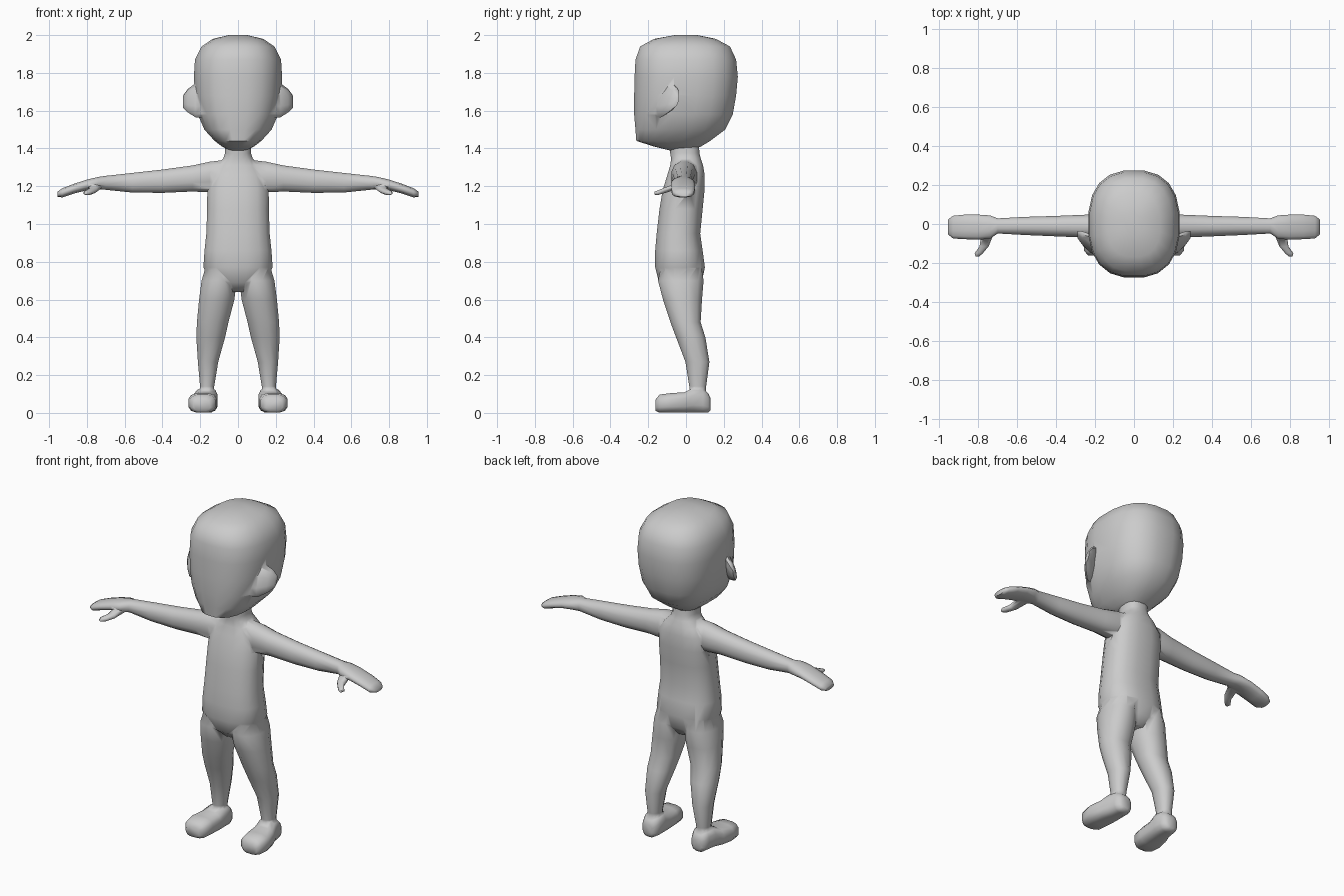
import bpy, bmesh, math
from mathutils import Vector

skin = bpy.data.materials.new("plain_grey")
skin.diffuse_color = (0.6, 0.6, 0.6, 1)


def loft(name, rings, axis, side=1, sides=12, power=2.4, shear=0.0):
    """Skin rounded rings (pos, u0, u1, v0, v1) along an axis; side=-1 mirrors in x."""
    bm = bmesh.new()
    loops = []
    for pos, u0, u1, v0, v1 in rings:
        loop = []
        for k in range(sides):
            a = 2 * math.pi * (k + 0.5) / sides
            c, s = math.cos(a), math.sin(a)
            u = (u0 + u1) / 2 + (u1 - u0) / 2 * math.copysign(abs(c) ** (2 / power), c)
            v = (v0 + v1) / 2 + (v1 - v0) / 2 * math.copysign(abs(s) ** (2 / power), s)
            if axis == 'z':
                p = Vector((u, v, pos))
            elif axis == 'x':
                p = Vector((pos, u + shear * (v - (v0 + v1) / 2), v))
            else:
                p = Vector((u, pos, v))
            p.x *= side
            loop.append(bm.verts.new(p))
        loops.append(loop)
    for a, b in zip(loops, loops[1:]):
        for k in range(sides):
            n = (k + 1) % sides
            bm.faces.new((a[k], a[n], b[n], b[k]))
    bm.faces.new(loops[0])
    bm.faces.new(loops[-1])
    bmesh.ops.recalc_face_normals(bm, faces=bm.faces)
    me = bpy.data.meshes.new(name)
    bm.to_mesh(me)
    bm.free()
    ob = bpy.data.objects.new(name, me)
    bpy.context.collection.objects.link(ob)
    me.materials.append(skin)
    return ob


def fuse(base, parts):
    """Join parts into one closed surface."""
    bpy.context.view_layer.objects.active = base
    for part in parts:
        mod = base.modifiers.new("fuse", 'BOOLEAN')
        mod.operation, mod.solver, mod.object = 'UNION', 'EXACT', part
        bpy.ops.object.modifier_apply(modifier=mod.name)
        bpy.data.objects.remove(part)


def smooth(ob, angle):
    bpy.ops.object.select_all(action='DESELECT')
    ob.select_set(True)
    bpy.context.view_layer.objects.active = ob
    bpy.ops.object.shade_smooth_by_angle(angle=math.radians(angle))


# Head: wide cranium, flat face, chin pushed forward
head = loft("head", [
    (1.39, -.045, .045, -.09, .03), (1.41, -.085, .085, -.17, .08),
    (1.44, -.125, .125, -.265, .13), (1.50, -.18, .18, -.27, .21),
    (1.58, -.215, .215, -.277, .25), (1.68, -.232, .232, -.277, .268),
    (1.78, -.236, .236, -.275, .277), (1.87, -.23, .23, -.27, .268),
    (1.94, -.195, .195, -.245, .235), (1.98, -.135, .135, -.17, .16),
    (2.0, -.05, .05, -.06, .06)], 'z', sides=20, power=2.5)

# Torso with neck
torso = loft("body", [
    (.64, -.05, .05, -.09, .05), (.69, -.14, .14, -.145, .085),
    (.77, -.186, .186, -.165, .102), (.86, -.18, .18, -.165, .09),
    (.95, -.17, .17, -.157, .077), (1.08, -.166, .166, -.142, .09),
    (1.18, -.165, .165, -.125, .10), (1.26, -.155, .155, -.10, .10),
    (1.31, -.12, .12, -.085, .092), (1.345, -.08, .08, -.08, .08),
    (1.375, -.07, .07, -.085, .072), (1.43, -.072, .072, -.085, .07)],
    'z', sides=16, power=2.5)

limbs = []
for s in (1, -1):
    # Arm and flat hand
    limbs.append(loft("arm", [
        (.04, -.06, .05, 1.20, 1.345), (.15, -.08, .06, 1.165, 1.332),
        (.24, -.072, .05, 1.17, 1.312), (.40, -.065, .043, 1.163, 1.29),
        (.56, -.058, .038, 1.165, 1.272), (.70, -.05, .03, 1.18, 1.256),
        (.74, -.078, .046, 1.183, 1.25), (.80, -.082, .05, 1.178, 1.236),
        (.87, -.08, .05, 1.16, 1.213), (.93, -.076, .044, 1.14, 1.19),
        (.955, -.055, .025, 1.143, 1.172)], 'x', s, power=2.3))
    # Thumb reaching forward and down
    limbs.append(loft("thumb", [
        (-.168, .795, .815, 1.155, 1.172), (-.15, .775, .82, 1.152, 1.178),
        (-.115, .745, .795, 1.162, 1.193), (-.04, .715, .785, 1.185, 1.222)],
        'y', s, sides=8))
    # Leg
    limbs.append(loft("leg", [
        (.80, .03, .165, -.13, .08), (.70, .004, .196, -.152, .097),
        (.60, .016, .209, -.125, .088), (.48, .048, .22, -.085, .08),
        (.40, .066, .223, -.055, .105), (.27, .103, .214, -.005, .126),
        (.14, .125, .202, .016, .108), (.06, .13, .20, .02, .105)],
        'z', s, power=2.2))
    # Rounded foot with flat sole, toes turned out a little
    limbs.append(loft("foot", [
        (-.162, .145, .235, .01, .07), (-.14, .118, .257, 0, .098),
        (-.08, .11, .265, 0, .106), (-.01, .107, .25, 0, .11),
        (.04, .106, .23, 0, .135), (.09, .108, .22, 0, .13),
        (.118, .12, .21, 0, .105), (.13, .14, .19, .015, .08)],
        'y', s, power=2.9))
fuse(torso, limbs)
smooth(torso, 75)

# Ears: leaning fins that sweep outward and back
ears = [loft("ear", [
    (.17, -.165, -.09, 1.565, 1.73), (.225, -.135, -.065, 1.565, 1.745),
    (.265, -.10, -.045, 1.59, 1.715), (.291, -.068, -.04, 1.615, 1.68)],
    'x', s, sides=10, power=2.2, shear=.35) for s in (1, -1)]
fuse(head, ears)
smooth(head, 60)
